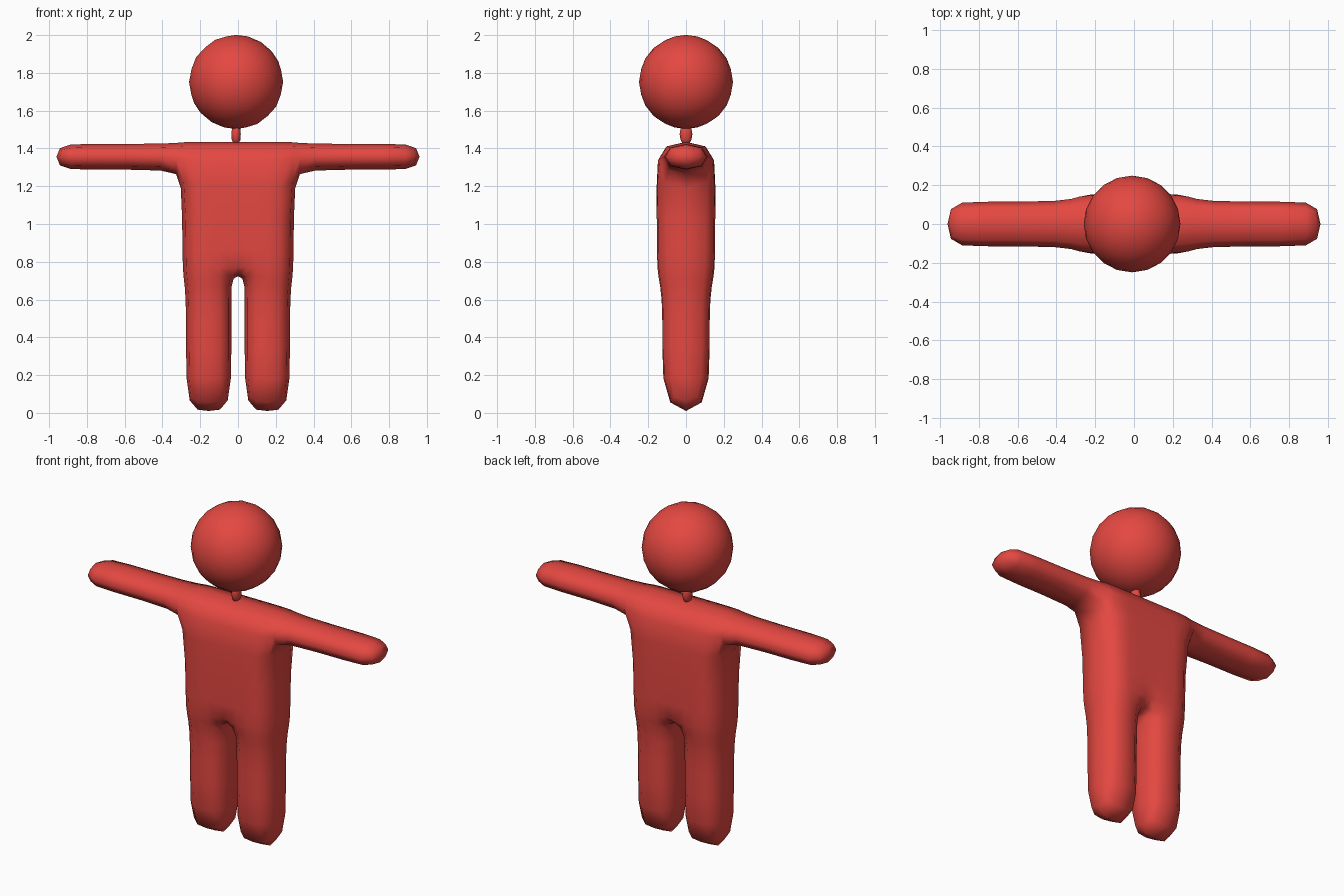
import bpy, bmesh

if "Cube" in bpy.data.objects:
    bpy.data.objects.remove(bpy.data.objects["Cube"])

red = bpy.data.materials.new("red")
red.diffuse_color = (0.78, 0.064, 0.053, 1)
red.use_nodes = True
red.node_tree.nodes["Principled BSDF"].inputs["Base Color"].default_value = red.diffuse_color


def finish(bm, name):
    bmesh.ops.recalc_face_normals(bm, faces=bm.faces)
    for f in bm.faces:
        f.smooth = True
    me = bpy.data.meshes.new(name)
    bm.to_mesh(me)
    bm.free()
    me.materials.append(red)
    ob = bpy.data.objects.new(name, me)
    bpy.context.collection.objects.link(ob)
    return ob


def ball(name, center, radii, detail):
    bm = bmesh.new()
    bmesh.ops.create_icosphere(bm, subdivisions=detail, radius=1)
    bmesh.ops.scale(bm, vec=radii, verts=bm.verts)
    bmesh.ops.translate(bm, vec=center, verts=bm.verts)
    return finish(bm, name)


# Body cage: columns run from the crotch to the hand, rows from foot to shoulder
COLS = {1: 0.03, 2: 0.155, 3: 0.301, 4: 0.335, 5: 0.82, 6: 0.973}
ROWS = [-0.005, 0.36, 0.62, 0.725, 0.80, 1.25, 1.443]
DEPTHS = [0.125, 0.125, 0.125, 0.148, 0.155, 0.155, 0.155]


def cage_point(col, row):
    c = abs(col)
    x, y, z = COLS[c], DEPTHS[row], ROWS[row]
    if c == 3 and row <= 3:                 # hips and outer legs
        x = 0.295 if row == 3 else 0.28
    if c >= 4:                              # arms are thinner than the torso
        y, z = 0.125, (1.282 if row == 5 else 1.43)
    return (x if col > 0 else -x), y, z


cells = [((-1, 1), r) for r in (3, 4, 5)]                       # middle of torso
for s in (-1, 1):
    cells += [((s * c, s * (c + 1)), r) for c in (1, 2) for r in range(6)]  # leg and torso
    cells += [((s * c, s * (c + 1)), 5) for c in (3, 4, 5)]     # arm

bm = bmesh.new()
verts = {}


def vert(key, side):
    if (key, side) not in verts:
        x, y, z = cage_point(*key)
        verts[key, side] = bm.verts.new((x, side * y, z))
    return verts[key, side]


edge_use = {}
for (a, b), r in cells:
    loop = [(a, r), (b, r), (b, r + 1), (a, r + 1)]
    for side in (-1, 1):                    # front and back
        bm.faces.new([vert(k, side) for k in loop])
    for k, l in zip(loop, loop[1:] + loop[:1]):
        e = frozenset((k, l))
        edge_use[e] = edge_use.get(e, 0) + 1
for e, n in edge_use.items():               # rim joining front to back
    if n == 1:
        k, l = e
        bm.faces.new([vert(k, -1), vert(l, -1), vert(l, 1), vert(k, 1)])

body = finish(bm, "body")
sub = body.modifiers.new("rounding", 'SUBSURF')
sub.levels = sub.render_levels = 1

# Head and neck
ball("head", (-0.01, 0, 1.752), (0.249, 0.249, 0.249), 3)
ball("neck", (-0.01, 0, 1.475), (0.026, 0.034, 0.06), 2)
